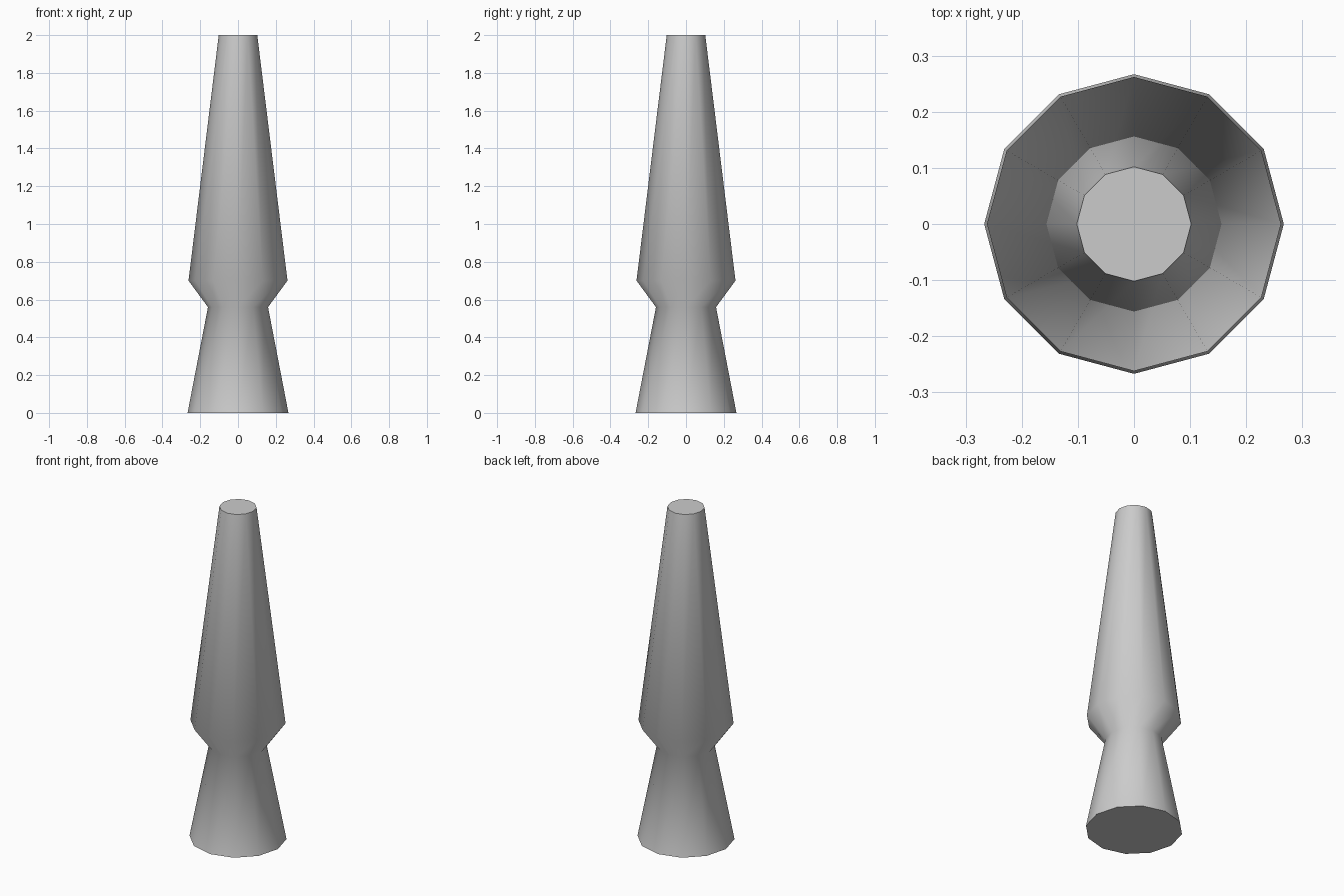
import bpy, bmesh, math

if "Cube" in bpy.data.objects:
    bpy.data.objects.remove(bpy.data.objects["Cube"])

SIDES = 12
# (radius, height) from the foot up to the flat top
PROFILE = [(0.267, 0.0), (0.159, 0.56), (0.262, 0.70), (0.102, 2.0)]

# Tapered body: stacked 12-sided rings
bm = bmesh.new()
rings = []
for r, z in PROFILE:
    angles = [2 * math.pi * i / SIDES for i in range(SIDES)]
    rings.append([bm.verts.new((r * math.cos(a), r * math.sin(a), z)) for a in angles])
for low, high in zip(rings, rings[1:]):
    for i in range(SIDES):
        j = (i + 1) % SIDES
        bm.faces.new((low[i], low[j], high[j], high[i]))

# Flat foot and top caps
bm.faces.new(rings[0][::-1])
bm.faces.new(rings[-1])

mesh = bpy.data.meshes.new("tapered_lamp_body")
bm.to_mesh(mesh)
bm.free()
body = bpy.data.objects.new("tapered_lamp_body", mesh)
bpy.context.collection.objects.link(body)

# Smooth sides, sharp cap rims
bpy.context.view_layer.objects.active = body
body.select_set(True)
bpy.ops.object.shade_smooth_by_angle(angle=math.radians(60))
